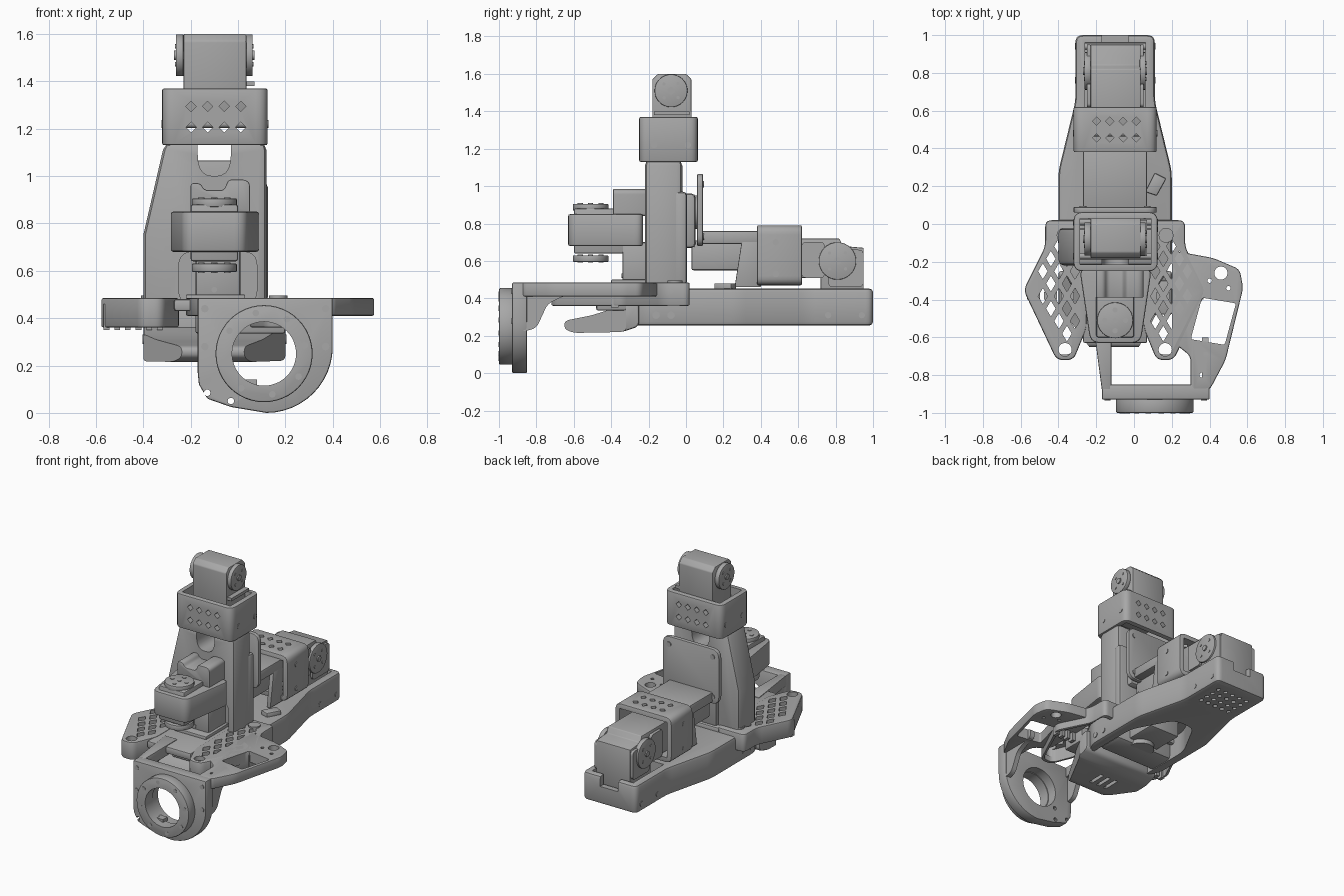
import bpy, bmesh, math
from mathutils import Vector

if "Cube" in bpy.data.objects:
    bpy.data.objects.remove(bpy.data.objects["Cube"], do_unlink=True)

GREY = (0.39, 0.39, 0.39, 1)
mat = bpy.data.materials.new("mid_grey")
mat.use_nodes = True
mat.diffuse_color = GREY
mat.node_tree.nodes["Principled BSDF"].inputs["Base Color"].default_value = GREY

MID = -0.1  # centre line of the arm


def rounded(pts, r, n=5):
    """Round the corners of a closed outline."""
    out, pts = [], [Vector(p) for p in pts]
    for i, p in enumerate(pts):
        a, b = pts[i - 1] - p, pts[(i + 1) % len(pts)] - p
        s = p + a.normalized() * min(r, a.length * 0.45)
        e = p + b.normalized() * min(r, b.length * 0.45)
        for k in range(n + 1):
            t = k / n
            out.append(s * (1 - t) ** 2 + p * 2 * t * (1 - t) + e * t * t)
    return out


def rect(x0, x1, y0, y1):
    return [(x0, y0), (x1, y0), (x1, y1), (x0, y1)]


def circle(cx, cy, r, n=32):
    return [(cx + r * math.cos(k * math.tau / n), cy + r * math.sin(k * math.tau / n)) for k in range(n)]


def diamond(cx, cy, w, h):
    return [(cx - w, cy), (cx, cy - h), (cx + w, cy), (cx, cy + h)]


def prism(name, outlines, axis, lo, hi, bevel=0.0, cuts=()):
    """Extrude one or more outlines along an axis, bevel, then apply cutters."""
    put = {"x": lambda a, b, c: (c, a, b), "y": lambda a, b, c: (a, c, b), "z": lambda a, b, c: (a, b, c)}[axis]
    if not isinstance(outlines[0][0], (tuple, list, Vector)):
        outlines = [outlines]
    bm = bmesh.new()
    for pts in outlines:
        low = [bm.verts.new(put(p[0], p[1], lo)) for p in pts]
        top = [bm.verts.new(put(p[0], p[1], hi)) for p in pts]
        bm.faces.new(low)
        bm.faces.new(top)
        for i in range(len(pts)):
            bm.faces.new((low[i - 1], low[i], top[i], top[i - 1]))
    bmesh.ops.recalc_face_normals(bm, faces=bm.faces)
    me = bpy.data.meshes.new(name)
    bm.to_mesh(me)
    bm.free()
    me.materials.append(mat)
    ob = bpy.data.objects.new(name, me)
    bpy.context.collection.objects.link(ob)
    bpy.ops.object.select_all(action="DESELECT")
    bpy.context.view_layer.objects.active = ob
    ob.select_set(True)
    if bevel:
        m = ob.modifiers.new("bevel", "BEVEL")
        m.width, m.segments, m.limit_method, m.angle_limit = bevel, 2, "ANGLE", 0.7
        bpy.ops.object.modifier_apply(modifier=m.name)
    for c in cuts:
        m = ob.modifiers.new("cut", "BOOLEAN")
        m.operation, m.solver, m.object = "DIFFERENCE", "EXACT", c
        bpy.ops.object.modifier_apply(modifier=m.name)
        bpy.data.objects.remove(c, do_unlink=True)
    bpy.ops.object.shade_smooth_by_angle(angle=0.6)
    return ob


def cutter(outlines, axis, lo, hi):
    ob = prism("cutter", outlines, axis, lo, hi)
    ob.hide_render = True
    return ob


def box(name, x0, x1, y0, y1, z0, z1, bevel=0.01):
    return prism(name, rect(x0, x1, y0, y1), "z", z0, z1, bevel)


def screws(name, spots, axis, lo, hi, r=0.014):
    return prism(name, [circle(a, b, r, 12) for a, b in spots], axis, lo, hi)


# lower link with rear motor pocket and open underside
link = [(-0.31, 1), (0.11, 1), (0.11, 0.65), (0.2, 0.28), (0.2, -0.2), (0.12, -0.35),
        (-0.32, -0.35), (-0.4, -0.2), (-0.4, 0.28), (-0.31, 0.65)]
belly = [(-0.33, -0.3), (0.13, -0.3), (0.13, 0.12), (-0.02, 0.4), (-0.18, 0.4), (-0.33, 0.12)]
dots = [diamond(MID + i * 0.06, 0.72 + j * 0.06, 0.018, 0.018) for i in range(-2, 3) for j in range(4)]
prism("lower_link", rounded(link, 0.04), "z", 0.255, 0.452, 0.02, [
    cutter(rect(-0.26, 0.06, 0.62, 0.96), "z", 0.31, 0.6),
    cutter(rounded(belly, 0.06), "z", 0.2, 0.41),
    cutter(rect(-0.17, -0.03, 0.9, 1.1), "z", 0.38, 0.6),
    cutter(dots, "z", 0.2, 0.35)])
box("base_motor", -0.22, 0.02, -0.15, 0.2, 0.29, 0.44)
prism("base_motor_horn", circle(MID, -0.05, 0.09), "z", 0.26, 0.3)
prism("cable_clip", [(0.06, 0.17), (0.12, 0.15), (0.17, 0.24), (0.11, 0.27)], "z", 0.44, 0.48, 0.005)

# pointed front fin below the mount plate, with slots underneath
fin = [(-0.25, 0.25), (-0.34, 0.22), (-0.6, 0.215), (-0.65, 0.235), (-0.65, 0.28), (-0.5, 0.31), (-0.35, 0.36), (-0.25, 0.4)]
prism("front_fin", rounded(fin, 0.03), "x", -0.4, 0.2, 0.012, [
    cutter([(-0.5, -0.43), (-0.4, -0.43), (-0.2, -0.7), (-0.5, -0.7)], "z", 0.1, 0.6),
    cutter([(0.3, -0.32), (0.2, -0.32), (0.0, -0.7), (0.3, -0.7)], "z", 0.1, 0.6),
    cutter([rect(x, x + 0.025, -0.54, -0.42) for x in (-0.21, -0.15, -0.09)], "z", 0.1, 0.25)])

# lattice mount plate: two hollow lobes mirrored about the arm centre line
lobe = [(-0.37, 0.02), (-0.37, -0.12), (-0.485, -0.35), (-0.31, -0.72), (-0.22, -0.72), (-0.15, -0.55), (-0.15, 0.02)]
inner = [(-0.3 + (x + 0.3) * 0.88, -0.35 + (y + 0.35) * 0.92) for x, y in lobe]
holes = []
for row in range(8):
    for col in range(4):
        x, y = -0.425 + col * 0.085 + (row % 2) * 0.0425, -0.58 + row * 0.066
        reach = 0.44 - 0.46 * max(0, -0.35 - y) - 0.45 * max(0, y + 0.35)
        if -x < reach and x < -0.18:
            holes.append(diamond(x, y, 0.025, 0.042))
for side, tag in ((1, "right"), (-1, "left")):
    flip = lambda pts: [(MID + side * p[0], p[1]) for p in pts]
    prism(tag + "_lattice_lobe", flip(rounded(lobe, 0.035)), "z", 0.36, 0.485, 0.01, [
        cutter(flip(rounded(inner, 0.03)), "z", 0.3, 0.455),
        cutter([flip(h) for h in holes], "z", 0.4, 0.6),
        cutter(flip(circle(-0.265, -0.665, 0.035, 20)), "z", 0.4, 0.6)])
    for k in range(6):
        x = MID - side * (0.23 + k * 0.045)
        box(tag + "_rim_tooth", x - 0.012, x + 0.012, -0.4, -0.36, 0.35, 0.46, 0)
    screws(tag + "_corner_screw", [(MID + side * -0.27, -0.06)], "z", 0.47, 0.495, 0.04)
box("plate_centre", -0.27, 0.07, -0.63, 0.02, 0.43, 0.48, 0.01).name = "plate_centre"
box("plate_motor_bay", -0.18, 0.2, -0.48, -0.3, 0.335, 0.44)

# sensor bracket: side wing, rails and vertical flange
wing = [(0.2, -0.14), (0.42, -0.18), (0.56, -0.24), (0.578, -0.34), (0.485, -0.72), (0.4, -0.88),
        (0.3, -0.88), (0.3, -0.7), (0.2, -0.62)]
prism("bracket_wing", rounded(wing, 0.03), "z", 0.41, 0.485, 0.008, [
    cutter(rounded([(0.36, -0.39), (0.54, -0.42), (0.48, -0.64), (0.3, -0.61)], 0.015), "z", 0.3, 0.6),
    cutter([circle(0.46, -0.26, 0.035, 20), circle(0.4, -0.3, 0.012, 10), circle(0.5, -0.34, 0.012, 10),
            circle(0.38, -0.69, 0.014, 10), circle(0.36, -0.8, 0.014, 10)], "z", 0.3, 0.6)])
prism("bracket_rail", [(-0.22, -0.5), (-0.12, -0.5), (-0.12, -0.88), (-0.17, -0.88)], "z", 0.41, 0.485, 0.006)
gusset = [(-0.88, 0.485), (-0.88, 0.22), (-0.8, 0.24), (-0.74, 0.37), (-0.66, 0.41), (-0.6, 0.42), (-0.6, 0.485)]
for x in (-0.17, 0.36):
    prism("bracket_gusset", rounded(gusset, 0.03), "x", x, x + 0.035)
CX, CZ = 0.11, 0.25
arc = [(0.12 + 0.28 * math.cos(t * math.pi / 24), 0.28 + 0.28 * math.sin(t * math.pi / 24)) for t in range(0, -13, -1)]
flange = [(-0.17, 0.485), (0.4, 0.485)] + arc + [(-0.03, 0.025), (-0.13, 0.06), (-0.165, 0.12), (-0.17, 0.17)]
prism("sensor_flange", flange, "y", -0.93, -0.85, 0.008, [
    cutter(circle(CX, CZ, 0.14, 48), "y", -1.1, -0.7),
    cutter([circle(x, z, 0.014, 10) for x, z in ((-0.13, 0.085), (-0.03, 0.05), (-0.025, 0.135))], "y", -1.1, -0.7)])
prism("sensor_ring", circle(CX, CZ, 0.205, 48), "y", -1.0, -0.92, 0.008, [
    cutter(circle(CX, CZ, 0.135, 48), "y", -1.1, -0.7)])
screws("ring_screws", [(CX + 0.175 * math.cos(k * math.pi / 4 + 0.2), CZ + 0.175 * math.sin(k * math.pi / 4 + 0.2))
                       for k in range(8)], "y", -1.002, -0.99)
screws("flange_screws", [(x, z) for x in (-0.14, 0.37) for z in (0.28, 0.44)], "y", -0.934, -0.92, 0.016)
box("ring_tab", 0.02, 0.08, -0.95, -0.9, 0.1, 0.14, 0)

# upright link with a notch under the collar and a recess for the front joint
upright = [(-0.4, 0.26), (0.12, 0.26), (0.12, 1.14), (-0.31, 1.14), (-0.4, 0.75)]
prism("upright_link", upright, "y", -0.22, -0.02, 0.03, [
    cutter(rounded(rect(-0.17, -0.03, 1.0, 1.3), 0.09), "y", -0.4, 0.2),
    cutter(rounded(rect(-0.25, 0.08, 0.46, 0.68), 0.06), "y", -0.4, -0.15)])
box("upright_rear_pad", -0.24, 0.127, -0.06, 0.005, 0.47, 0.97, 0.02)
box("upright_motor", -0.24, 0.06, -0.04, 0.05, 0.67, 0.96, 0.02)
prism("upright_motor_horn", circle(MID, 0.86, 0.09), "y", 0.04, 0.07)


def collar(name, axis, a0, a1, b0, b1, lo, hi):
    """Open sleeve with two rows of diamond holes."""
    mid = (lo + hi) / 2
    through = "y" if axis == "z" else "z"
    gems = [diamond(MID + (i - 1.4) * 0.07, mid + s * 0.044, 0.022, 0.022) for i in range(4) for s in (-1, 1)]
    prism(name, rounded(rect(a0, a1, b0, b1), 0.05), axis, lo, hi, 0.008, [
        cutter(rect(a0 + 0.035, a1 - 0.035, b0 + 0.035, b1 - 0.035), axis, lo - 0.1, hi + 0.1),
        cutter(gems, through, b0 - 0.1, b1 + 0.1)])


def horns(name, y, z, r):
    """Drive discs with hub and screws on both sides of a motor."""
    for side, tag in ((-1, "right"), (1, "left")):
        f = lambda d: MID + side * d
        prism(f"{name}_{tag}_disc", circle(y, z, r), "x", *sorted((f(0.13), f(0.162))), 0.004)
        screws(f"{name}_{tag}_hub", [(y, z)], "x", *sorted((f(0.15), f(0.17))), 0.02)
        screws(f"{name}_{tag}_bolts", [(y + r * 0.6 * math.cos(k * math.pi / 2 + 0.8), z + r * 0.6 * math.sin(k * math.pi / 2 + 0.8))
                                       for k in range(4)], "x", *sorted((f(0.15), f(0.166))), 0.009)


# top collar and motor
collar("top_collar", "z", -0.32, 0.125, -0.25, 0.063, 1.13, 1.37)
prism("top_motor", [(-0.18, 1.24), (0.03, 1.24), (0.03, 1.57), (0.0, 1.6), (-0.15, 1.6), (-0.18, 1.57)], "x", -0.23, 0.035, 0.006)
horns("top_motor", -0.08, 1.51, 0.088)
box("top_connector", 0.03, 0.07, -0.17, 0.02, 1.38, 1.4, 0)
screws("top_collar_screws", [(-0.17, 1.22), (0.01, 1.22)], "x", -0.322, 0.128, 0.017)

# rear arm: end plate, bridge, collar and motor
prism("arm_end_plate", rounded(rect(-0.32, 0.12, 0.68, 1.065), 0.06), "y", 0.06, 0.09, 0.005)
screws("end_plate_screws", [(x, z) for x in (-0.27, 0.07) for z in (0.73, 1.01)], "y", 0.085, 0.095, 0.018)
box("arm_bridge_top", -0.27, 0.07, 0.08, 0.42, 0.69, 0.76)
box("arm_bridge_core", -0.21, 0.01, 0.03, 0.4, 0.55, 0.71)
for x in (-0.27, 0.04):
    prism("arm_side_web", [(0.26, 0.46), (0.4, 0.46), (0.4, 0.72), (0.3, 0.72)], "x", x, x + 0.03, 0.005)
collar("rear_collar", "y", -0.32, 0.12, 0.47, 0.79, 0.38, 0.62)
prism("rear_motor", [(0.5, 0.51), (0.72, 0.51), (0.72, 0.36), (0.95, 0.36), (0.95, 0.67), (0.84, 0.68), (0.82, 0.72), (0.5, 0.72)],
      "x", -0.23, 0.035, 0.006)
horns("rear_motor", 0.81, 0.6, 0.1)
for x in (-0.25, 0.03):
    prism("rear_motor_link", rounded([(0.62, 0.51), (0.74, 0.51), (0.74, 0.7), (0.62, 0.7)], 0.02), "x", x, x + 0.02)
    prism("rear_motor_cap", rounded(rect(0.76, 0.95, 0.46, 0.66), 0.03), "x", x, x + 0.02)
screws("rear_collar_screws", [(0.48, 0.53), (0.48, 0.7)], "x", -0.322, 0.124, 0.017)
screws("link_side_screws", [(0.76, 0.31), (0.94, 0.31)], "x", -0.313, 0.113, 0.017)
screws("link_hip_screws", [(-0.16, 0.31), (-0.08, 0.31)], "x", -0.403, 0.205, 0.02)

# front joint: tapered sleeve, motor, discs and brackets
sleeve = [(-0.29, -0.23), (0.095, -0.23), (0.035, -0.63), (-0.23, -0.63)]
prism("front_sleeve", rounded(sleeve, 0.05), "z", 0.68, 0.85, 0.01)
box("front_motor", -0.2, 0.0, -0.6, -0.27, 0.64, 0.88)
for tag, z in (("lower", 0.595), ("upper", 0.87)):
    prism(f"front_{tag}_disc", circle(MID, -0.51, 0.095), "z", z, z + 0.035, 0.004)
    screws(f"front_{tag}_bolts", [(MID + 0.055 * math.cos(k * math.pi / 2), -0.51 + 0.055 * math.sin(k * math.pi / 2))
                                  for k in range(4)] + [(MID, -0.51)], "z", z - 0.004, z + 0.039)
bracket = [(-0.2, 0.84), (0.05, 0.84), (0.05, 0.97), (0.03, 0.985), (-0.04, 0.985), (-0.06, 0.94), (-0.14, 0.94), (-0.16, 0.97), (-0.2, 0.97)]
prism("front_upper_bracket", rounded(bracket, 0.015), "y", -0.39, -0.2, 0.005)
box("front_lower_column", -0.18, 0.01, -0.34, -0.14, 0.47, 0.7, 0.015)
box("front_column_foot", -0.22, 0.03, -0.4, -0.14, 0.47, 0.5, 0.005)
screws("front_column_screw", [(MID, 0.52)], "y", -0.345, -0.33, 0.012)
